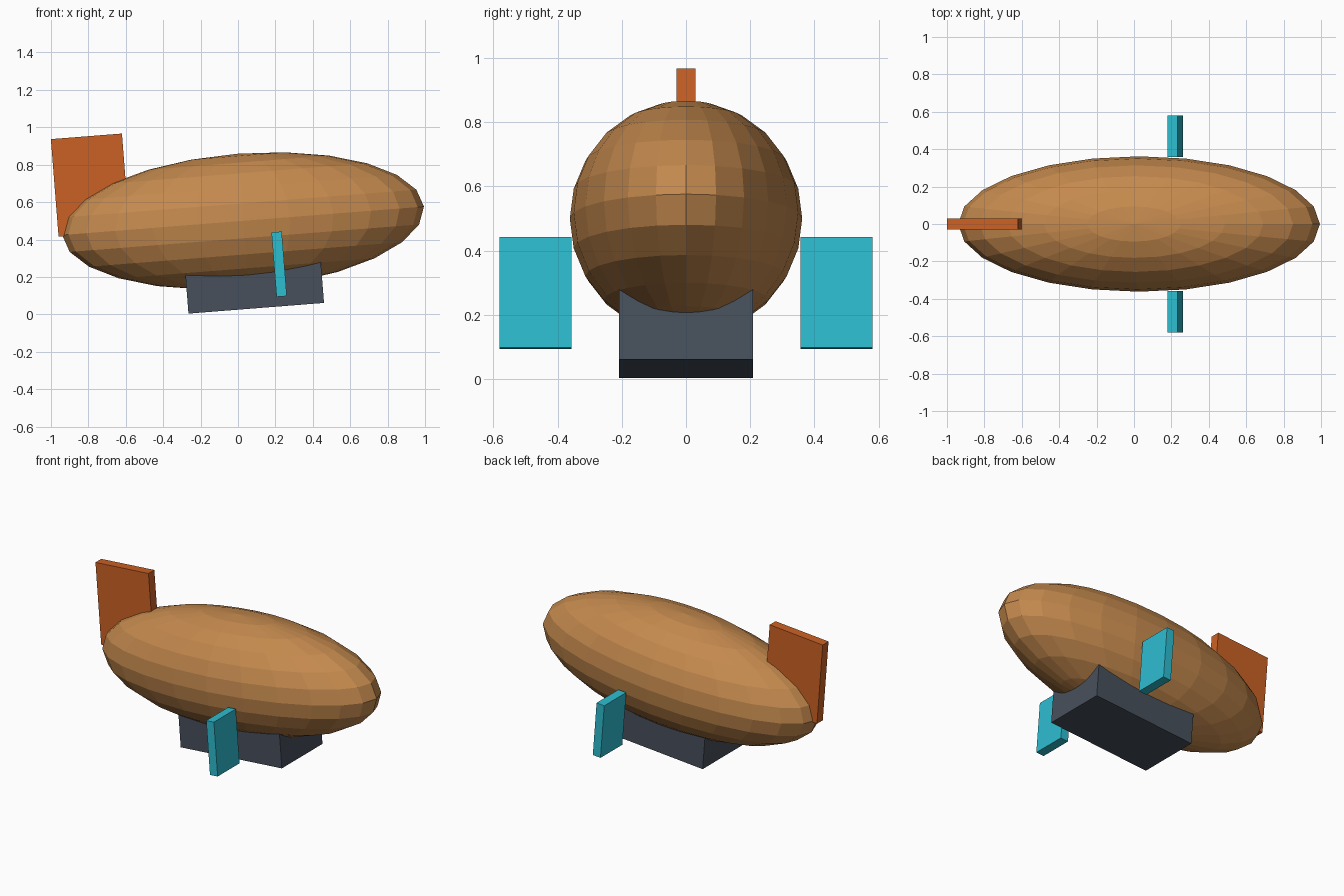
import bpy, math

if "Cube" in bpy.data.objects:
    bpy.data.objects.remove(bpy.data.objects["Cube"])

TILT = -math.radians(4.5)  # whole craft pitches nose up


def material(name, rgb):
    m = bpy.data.materials.new(name)
    m.diffuse_color = (*rgb, 1)
    m.use_nodes = True
    m.node_tree.nodes["Principled BSDF"].inputs["Base Color"].default_value = m.diffuse_color
    return m


tan = material("tan_hull", (0.55, 0.25, 0.075))
orange = material("orange_fin", (0.60, 0.12, 0.018))
cyan = material("cyan_panel", (0.027, 0.51, 0.63))
slate = material("slate_cabin", (0.064, 0.081, 0.107))


def finish(name, scale, mat):
    ob = bpy.context.object
    ob.name = name
    ob.scale = scale
    ob.rotation_euler = (0, TILT, 0)
    ob.data.materials.append(mat)
    return ob


def box(name, centre, size, mat):
    bpy.ops.mesh.primitive_cube_add(size=1, location=centre)
    return finish(name, size, mat)


# Faceted gas envelope
bpy.ops.mesh.primitive_uv_sphere_add(segments=24, ring_count=12, radius=1,
                                     location=(0.027, 0, 0.5))
finish("envelope", (0.97, 0.362, 0.36), tan)

# Cabin slung under the hull, its top buried in the envelope
H = 0.29
box("cabin", (0.0975 + H / 2 * math.sin(TILT), 0, 0.0325 + H / 2 * math.cos(TILT)),
    (0.727, 0.416, H), slate)

# Upright tail fin
box("tail_fin", (-0.79, 0, 0.691), (0.381, 0.06, 0.523), orange)

# Side panels, one each side
for side, label in ((-1, "right"), (1, "left")):
    box("side_panel_" + label, (0.22, side * 0.469, 0.268), (0.055, 0.224, 0.346), cyan)
